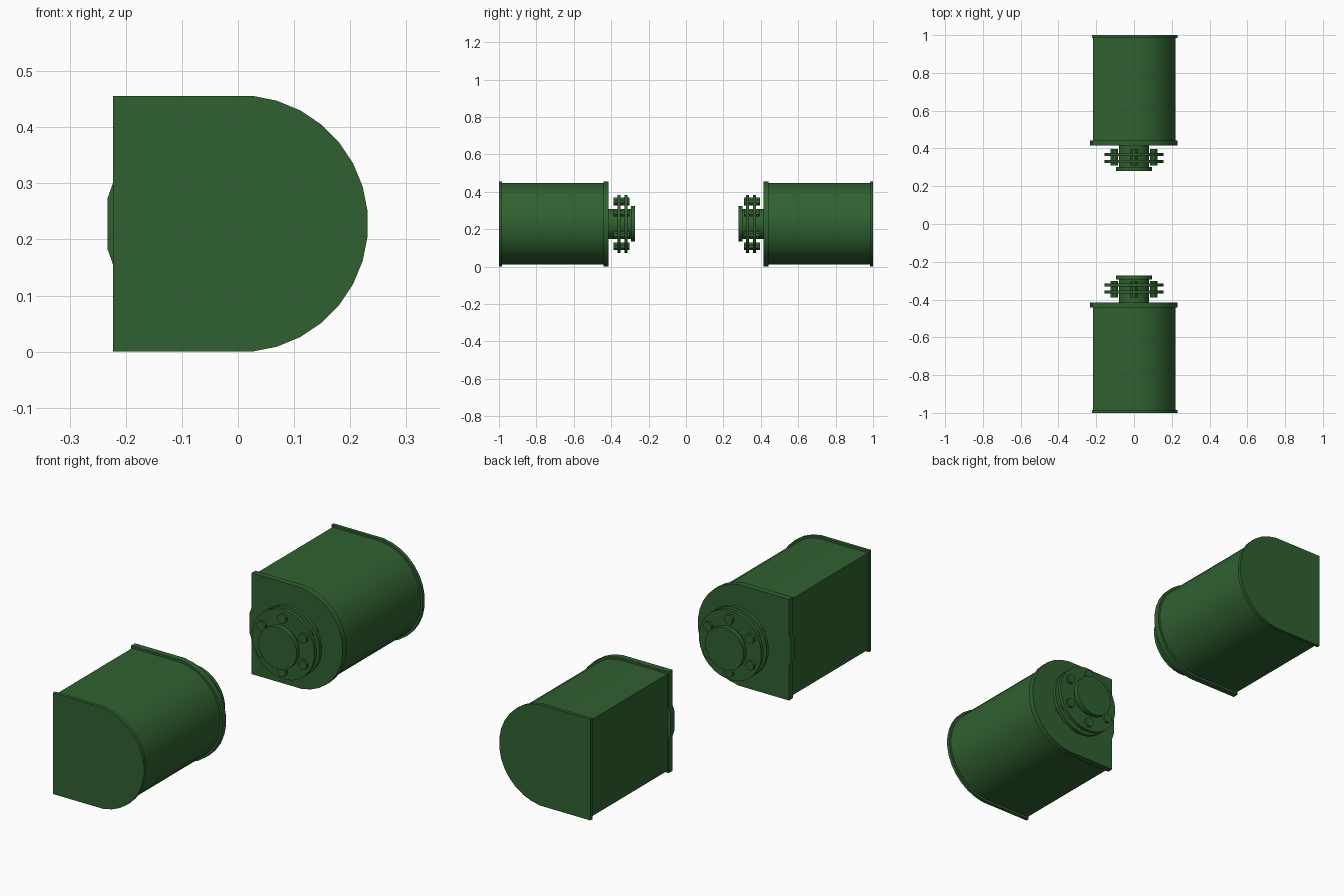
import bpy, bmesh, math

if "Cube" in bpy.data.objects:
    bpy.data.objects.remove(bpy.data.objects["Cube"])

CZ = 0.228  # height of the shaft axis

green = bpy.data.materials.new("dark_green_paint")
green.diffuse_color = (0.03, 0.12, 0.03, 1)
green.use_nodes = True
green.node_tree.nodes["Principled BSDF"].inputs["Base Color"].default_value = green.diffuse_color


def prism(name, outline, y0, y1):
    """Extrude an (x, z) outline along y."""
    bm = bmesh.new()
    face = bm.faces.new([bm.verts.new((x, y0, z)) for x, z in outline])
    ext = bmesh.ops.extrude_face_region(bm, geom=[face])
    for v in ext["geom"]:
        if isinstance(v, bmesh.types.BMVert):
            v.co.y = y1
    bmesh.ops.recalc_face_normals(bm, faces=bm.faces)
    mesh = bpy.data.meshes.new(name)
    bm.to_mesh(mesh)
    bm.free()
    mesh.materials.append(green)
    obj = bpy.data.objects.new(name, mesh)
    bpy.context.collection.objects.link(obj)
    bpy.ops.object.select_all(action="DESELECT")
    bpy.context.view_layer.objects.active = obj
    obj.select_set(True)
    bpy.ops.object.shade_smooth_by_angle(angle=math.radians(30))
    return obj


def circle(r, n, x=0.0, z=CZ):
    step = 2 * math.pi / n
    return [(x + r * math.cos(step * (i + 0.5)), z + r * math.sin(step * (i + 0.5)))
            for i in range(n)]


def d_shape(r, left, bump=False):
    """Half-round on +x, flat on -x, optionally with a small boss on the flat."""
    step = math.pi / 16
    pts = [(0.003 + r * math.cos(step * (i + 0.5)), CZ + r * math.sin(step * (i + 0.5)))
           for i in range(-8, 8)]
    pts += [(left, pts[-1][1])]
    if bump:
        pts += [(left, CZ + 0.072), (-0.233, CZ + 0.044),
                (-0.233, CZ - 0.044), (left, CZ - 0.072)]
    pts += [(left, pts[0][1])]
    return pts


for side, s, shift in (("front", -1, 0.0), ("back", 1, 0.008)):
    def part(name, outline, a, b):
        return prism(f"{side}_{name}", outline, s * a, s * b)

    # Housing and its end plates
    part("motor_housing", d_shape(0.219, -0.218), 0.43, 0.99)
    part("outer_end_plate", d_shape(0.229, -0.223), 0.985, 1.0)
    part("inner_end_plate", d_shape(0.229, -0.223, True), 0.415, 0.442)

    # Shaft and end cap
    part("shaft", circle(0.08, 32), 0.285 + shift, 0.42)
    part("shaft_cap", circle(0.095, 32), 0.273 + shift, 0.295 + shift)

    # Pair of coupling discs
    for k, y in enumerate((0.314, 0.351)):
        part(f"coupling_disc_{k + 1}", circle(0.156, 32), y + shift, y + 0.016 + shift)

    # Ring of bolts through the discs
    for k in range(6):
        a = math.radians(90 + 60 * k)
        part(f"coupling_bolt_{k + 1}",
             circle(0.022, 8, 0.12 * math.cos(a), CZ + 0.12 * math.sin(a)),
             0.302 + shift, 0.388 + shift)
